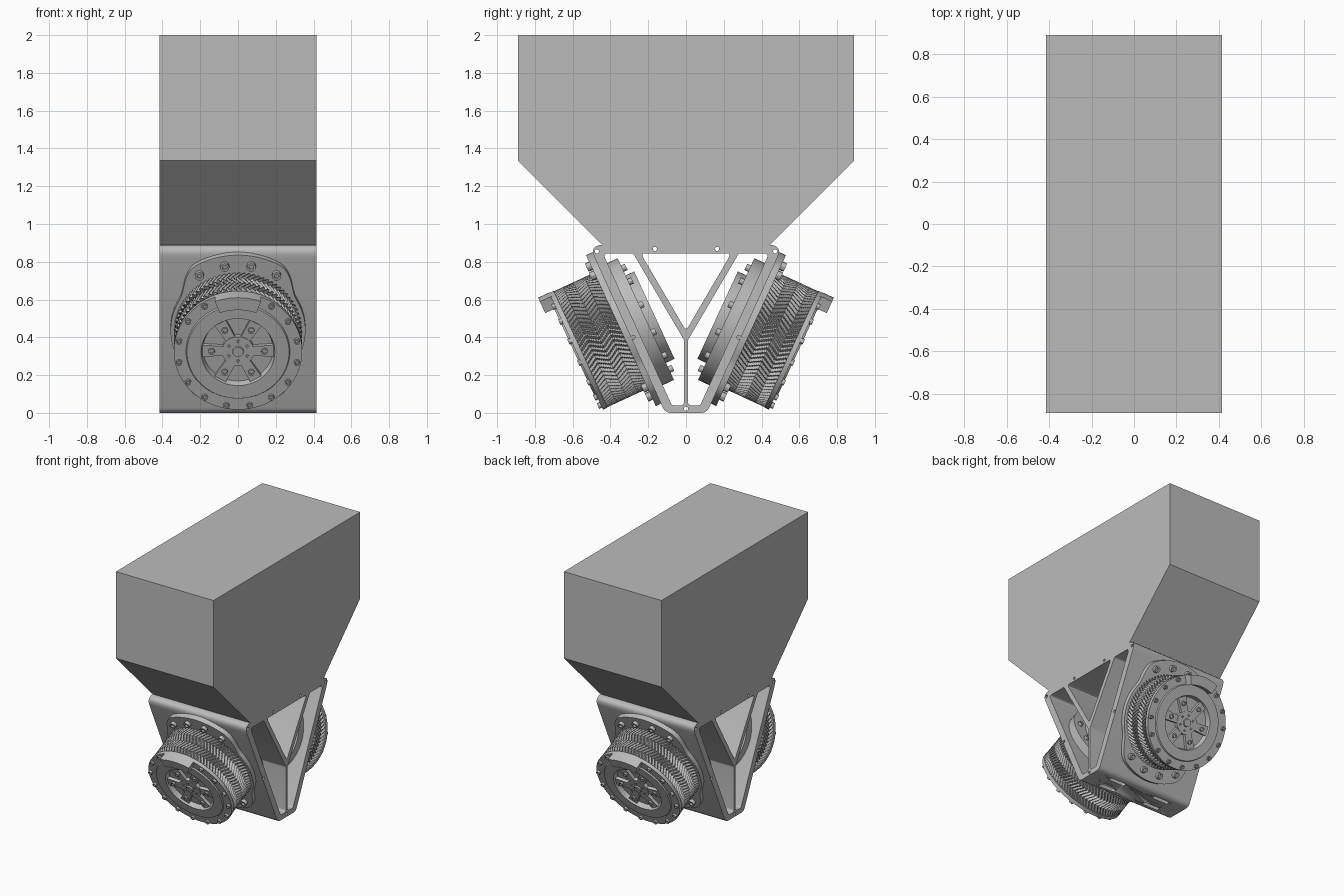
import bpy, bmesh
from math import sin, cos, pi, radians, tan
from mathutils import Matrix, Vector

if "Cube" in bpy.data.objects:
    bpy.data.objects.remove(bpy.data.objects["Cube"])

grey = bpy.data.materials.new("light_grey")
grey.use_nodes = True
grey.diffuse_color = (0.5, 0.5, 0.5, 1)
grey.node_tree.nodes["Principled BSDF"].inputs["Base Color"].default_value = (0.5, 0.5, 0.5, 1)

HALF = 0.415                 # half width across x
TILT = radians(24.8)         # lean of the side walls
UP = Vector((0, sin(TILT), cos(TILT)))       # along the wall
OUT = Vector((0, cos(TILT), -sin(TILT)))     # away from the wall


def add_object(name, mesh, matrix=Matrix(), smooth=True):
    mesh.materials.clear()
    mesh.materials.append(grey)
    if smooth:
        mesh.shade_smooth()
        mesh.set_sharp_from_angle(angle=radians(30))
    obj = bpy.data.objects.new(name, mesh)
    obj.matrix_world = matrix
    bpy.context.collection.objects.link(obj)
    return obj


def finish(bm, name, matrix=Matrix(), smooth=True):
    bmesh.ops.recalc_face_normals(bm, faces=bm.faces)
    mesh = bpy.data.meshes.new(name)
    bm.to_mesh(mesh)
    bm.free()
    return add_object(name, mesh, matrix, smooth)


def circle(x, y, r, n=16):
    return [(x + r * cos(2 * pi * i / n), y + r * sin(2 * pi * i / n)) for i in range(n)]


def rounded(points, radius, steps=6):
    """Round every corner of a polygon with a quadratic arc."""
    out = []
    for i, p in enumerate(points):
        p = Vector(p)
        a, b = Vector(points[i - 1]) - p, Vector(points[(i + 1) % len(points)]) - p
        cut = min(radius / tan(a.angle(b) / 2), a.length * 0.45, b.length * 0.45)
        a, b = p + a.normalized() * cut, p + b.normalized() * cut
        for k in range(steps + 1):
            t = k / steps
            out.append(tuple(a * (1 - t) ** 2 + p * 2 * t * (1 - t) + b * t * t))
    return out


def side_extrusion(name, loops):
    """Extrude a (y, z) profile with holes across the full width."""
    curve = bpy.data.curves.new(name, "CURVE")
    curve.dimensions, curve.fill_mode, curve.extrude = "2D", "BOTH", HALF
    for loop in loops:
        spline = curve.splines.new("POLY")
        spline.points.add(len(loop) - 1)
        for pt, (y, z) in zip(spline.points, loop):
            pt.co = (y, z, 0, 1)
        spline.use_cyclic_u = True
    temp = bpy.data.objects.new("temp", curve)
    bpy.context.collection.objects.link(temp)
    deps = bpy.context.evaluated_depsgraph_get()
    mesh = bpy.data.meshes.new_from_object(temp.evaluated_get(deps))
    bpy.data.objects.remove(temp)
    mesh.transform(Matrix(((0, 0, 1, 0), (1, 0, 0, 0), (0, 1, 0, 0), (0, 0, 0, 1))))
    bm = bmesh.new()
    bm.from_mesh(mesh)
    bmesh.ops.remove_doubles(bm, verts=bm.verts, dist=0.0001)
    return finish(bm, name)


def prism(bm, points, z0, z1):
    face = bm.faces.new([bm.verts.new((x, y, z0)) for x, y in points])
    top = bmesh.ops.extrude_face_region(bm, geom=[face], use_keep_orig=True)["geom"]
    for v in top:
        if isinstance(v, bmesh.types.BMVert):
            v.co.z = z1


def lathe(bm, profile, n=72):
    rings = [[bm.verts.new((x, y, z)) for x, y in circle(0, 0, r, n)] for r, z in profile]
    for a, b in zip(rings, rings[1:]):
        for i in range(n):
            j = (i + 1) % n
            bm.faces.new((a[i], a[j], b[j], b[i]))
    bm.faces.new(rings[0])
    bm.faces.new(rings[-1])


def polar(r, angle):
    return r * cos(angle), r * sin(angle)


def bolt(bm, r, angle, size, z0, z1, sides=12):
    """Bolt head with a recessed socket."""
    part = bmesh.new()
    h = z1 - z0
    lathe(part, [(size, z0), (size, z1), (size * 0.55, z1), (size * 0.5, z1 - h * 0.6)], sides)
    x, y = polar(r, angle)
    part.transform(Matrix.Translation((x, y, 0)))
    mesh = bpy.data.meshes.new("bolt_temp")
    part.to_mesh(mesh)
    part.free()
    bm.from_mesh(mesh)
    bpy.data.meshes.remove(mesh)


# Hopper
side_extrusion("hopper", [[(-0.89, 2), (0.89, 2), (0.89, 1.335), (0.445, 0.89),
                           (-0.445, 0.89), (-0.89, 1.335)]])

# Truss frame: outer outline, openings and screw holes
def mirror(loop):
    return [(-y, z) for y, z in reversed(loop)]


outline = rounded([(-0.515, 0.89), (0.515, 0.89), (0.11, 0), (-0.11, 0)], 0.05)
centre_gap = rounded([(-0.24, 0.845), (0.24, 0.845), (0, 0.435)], 0.015)
side_gap = rounded([(0.28, 0.845), (0.44, 0.845), (0.075, 0.04), (0.01, 0.04), (0.01, 0.385)], 0.02)
holes = [circle(0, 0.022, 0.011)]
for s in (-1, 1):
    holes += [circle(s * y, z, 0.011) for y, z in ((0.165, 0.868), (0.472, 0.855), (0.28, 0.4))]
frame = side_extrusion("truss_frame", [outline, centre_gap, side_gap, mirror(side_gap)] + holes)

# Slots in the floor of the frame
bm = bmesh.new()
for sx in (-1, 1):
    for sy in (-1, 1):
        box = [(sx * 0.2 + dx, sy * 0.055 + dy) for dx, dy in
               ((-0.07, -0.016), (0.07, -0.016), (0.07, 0.016), (-0.07, 0.016))]
        prism(bm, rounded(box, 0.015), -0.05, 0.06)
cutter = finish(bm, "slot_cutter")
cutter.hide_render = True
mod = frame.modifiers.new("slots", "BOOLEAN")
mod.object, mod.operation, mod.solver = cutter, "DIFFERENCE", "EXACT"
bpy.context.view_layer.update()
cut = bpy.data.meshes.new_from_object(frame.evaluated_get(bpy.context.evaluated_depsgraph_get()))
frame.modifiers.clear()
if len(cut.polygons) > 50:
    frame.data = cut
bpy.data.objects.remove(cutter)


def flange_radius(angle):
    off = min(max((abs(pi / 2 - abs(angle)) - radians(30)) / radians(30), 0), 1)
    return 0.44 - 0.083 * off * off * (3 - 2 * off)


def build_motor(side, matrix):
    # Inner housing behind the wall
    bm = bmesh.new()
    lathe(bm, [(0.06, -0.05), (0.06, -0.065), (0.255, -0.065), (0.255, -0.015),
               (0.355, -0.015), (0.355, 0.105)])
    for i in range(12):
        bolt(bm, 0.305, 2 * pi * (i + 0.5) / 12, 0.018, -0.015, -0.037)
    finish(bm, side + "_inner_housing", matrix)

    # Mounting flange with lobes above and below
    bm = bmesh.new()
    angles = [-pi + 2 * pi * i / 120 for i in range(120)]
    prism(bm, [polar(flange_radius(a), a) for a in angles], 0.09, 0.13)
    for base in (90, 270):
        for off in (-32, -10.5, 10.5, 32):
            bolt(bm, 0.385, radians(base + off), 0.024, 0.13, 0.155)
    finish(bm, side + "_mounting_flange", matrix)

    # Drum with herringbone ridges
    bm = bmesh.new()
    rows, n = 24, 320
    rings = []
    for k in range(rows + 1):
        shift = abs(k % 12 - 6)
        ring = []
        for i in range(n):
            r = 0.338 if (i + shift) % 4 < 2 else 0.322
            ring.append(bm.verts.new((*polar(r, 2 * pi * i / n), 0.125 + 0.25 * k / rows)))
        rings.append(ring)
    for a, b in zip(rings, rings[1:]):
        for i in range(n):
            j = (i + 1) % n
            bm.faces.new((a[i], a[j], b[j], b[i]))
    finish(bm, side + "_ridged_drum", matrix, smooth=False)

    # End cap with a round recess and rim bolts
    bm = bmesh.new()
    lathe(bm, [(0.34, 0.365), (0.34, 0.392), (0.275, 0.392), (0.27, 0.402),
               (0.195, 0.402), (0.185, 0.365)])
    for i in range(16):
        bolt(bm, 0.318, 2 * pi * (i + 0.5) / 16, 0.016, 0.39, 0.408)
    finish(bm, side + "_end_cap", matrix)

    # Six-spoke hub inside the recess
    bm = bmesh.new()
    lathe(bm, [(0.085, 0.365), (0.085, 0.392), (0.03, 0.392), (0.028, 0.402)], 36)
    for i in range(6):
        a = pi * i / 3
        spin = Matrix.Rotation(a, 2)
        bar = [(0.06, -0.026), (0.188, -0.034), (0.188, 0.034), (0.06, 0.026)]
        prism(bm, [tuple(spin @ Vector(p)) for p in bar], 0.365, 0.388)
        bolt(bm, 0.14, a, 0.017, 0.388, 0.4)
        bolt(bm, 0.057, a + pi / 6, 0.009, 0.392, 0.398, 8)
    finish(bm, side + "_spoked_hub", matrix)

    # Curved cable block on the upper rim
    bm = bmesh.new()
    arc = [radians(69 + 42 * i / 12) for i in range(13)]
    prism(bm, [polar(0.342, a) for a in arc] + [polar(0.27, a) for a in reversed(arc)], 0.385, 0.455)
    finish(bm, side + "_cable_block", matrix)


# Motors on both walls
back = Matrix.Translation(UP * 0.54) @ Matrix((Vector((-1, 0, 0)), UP, OUT)).transposed().to_4x4()
build_motor("back", back)
build_motor("front", Matrix.Rotation(pi, 4, "Z") @ back)
